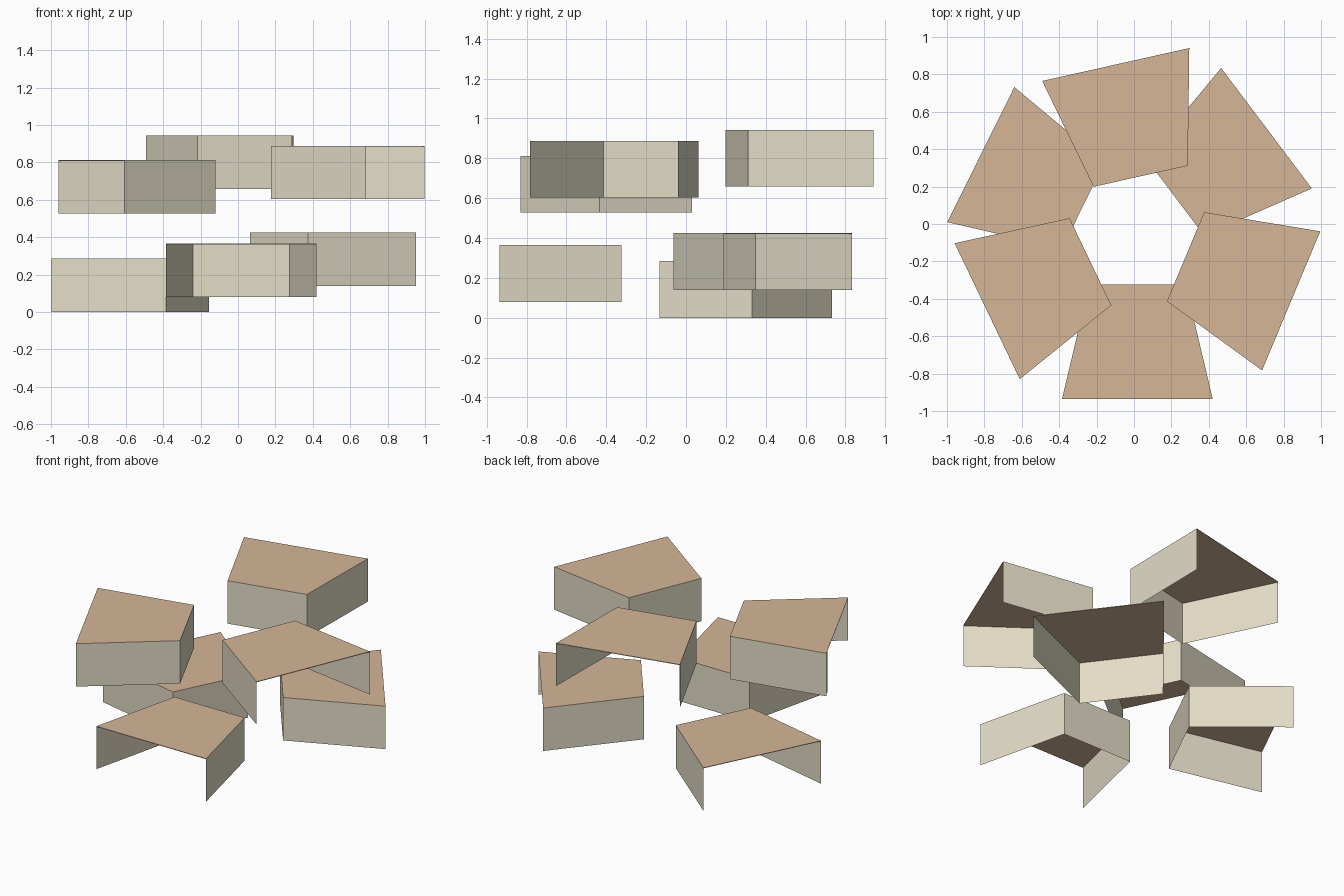
import bpy
import bmesh
from math import radians

if "Cube" in bpy.data.objects:
    bpy.data.objects.remove(bpy.data.objects["Cube"])

OUTER, INNER, DEPTH = 0.403, 0.258, 0.306   # half sizes of the trapezoid
HEIGHT, LIP = 0.285, 0.004


def material(name, rgb):
    m = bpy.data.materials.new(name)
    m.diffuse_color = (*rgb, 1)
    m.use_nodes = True
    m.node_tree.nodes["Principled BSDF"].inputs["Base Color"].default_value = m.diffuse_color
    return m


top_mat = material("tread_tan", (0.66, 0.47, 0.31))
wall_mat = material("wall_cream", (0.77, 0.72, 0.57))


def add_step(name, x, y, z, angle):
    """Local +x points to the inner edge; the outer side and bottom stay open."""
    plan = [(-DEPTH, OUTER), (-DEPTH, -OUTER), (DEPTH, -INNER), (DEPTH, INNER)]
    bm = bmesh.new()
    low = [bm.verts.new((px, py, 0)) for px, py in plan]
    lip = [bm.verts.new((px, py, HEIGHT - LIP)) for px, py in plan]
    high = [bm.verts.new((px, py, HEIGHT)) for px, py in plan]
    # Tread with its thin outer lip and underside
    bm.faces.new(high)
    bm.faces.new((lip[0], lip[1], high[1], high[0])).material_index = 1
    bm.faces.new(lip[::-1]).material_index = 0
    # Two side walls and the inner wall
    for i in (1, 2, 3):
        j = (i + 1) % 4
        bm.faces.new((low[i], low[j], lip[j], lip[i])).material_index = 1
        bm.faces.new((lip[i], lip[j], high[j], high[i])).material_index = 1
    mesh = bpy.data.meshes.new(name)
    bm.to_mesh(mesh)
    bm.free()
    mesh.materials.append(top_mat)
    mesh.materials.append(wall_mat)
    ob = bpy.data.objects.new(name, mesh)
    ob.location = (x, y, z)
    ob.rotation_euler.z = radians(angle)
    bpy.context.collection.objects.link(ob)


# Lower and upper tiers of the ring: centre, base height, inward heading
STEPS = [
    ("lower_step_left", -0.545, 0.235, 0.0, -26.4),
    ("lower_step_front", 0.018, -0.63, 0.08, 90),
    ("lower_step_right", 0.464, 0.328, 0.14, 217),
    ("upper_step_left", -0.509, -0.334, 0.527, 25.6),
    ("upper_step_right", 0.558, -0.293, 0.603, 157.3),
    ("upper_step_back", -0.031, 0.554, 0.658, -77.4),
]
for step in STEPS:
    add_step(*step)
